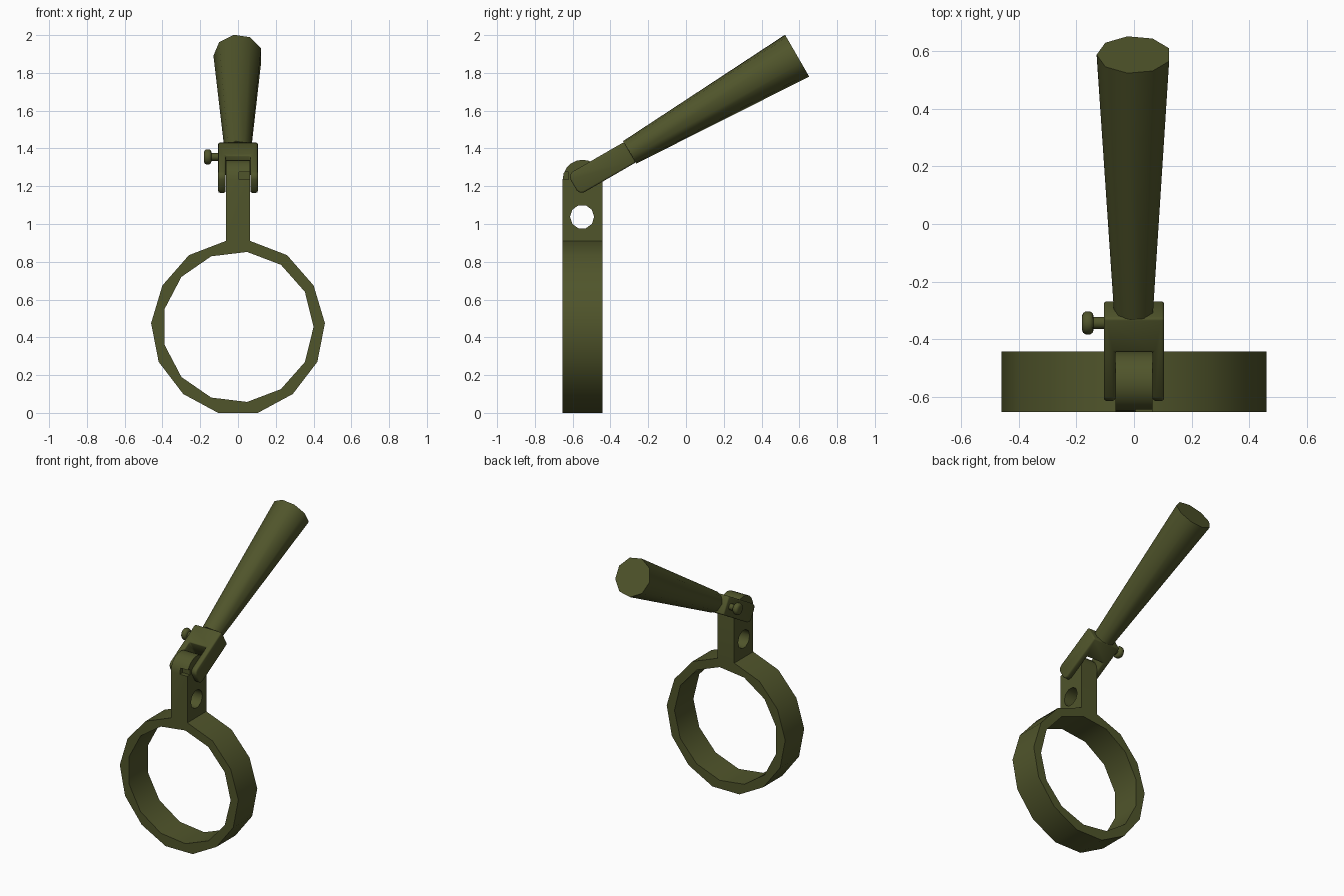
import bpy, bmesh
from math import sin, cos, pi, radians

if "Cube" in bpy.data.objects:
    bpy.data.objects.remove(bpy.data.objects["Cube"])

mat = bpy.data.materials.new("olive_paint")
mat.diffuse_color = (0.08, 0.09, 0.024, 1)
mat.use_nodes = True
mat.node_tree.nodes["Principled BSDF"].inputs["Base Color"].default_value = mat.diffuse_color
PY, PZ = -0.548, 1.235            # hinge point
C, S = cos(radians(30)), sin(radians(30))


def lever(x, u, v):
    """Lever frame: u runs along the handle, v is its upper side."""
    return (x, PY + C * u - S * v, PZ + S * u + C * v)


def skin(name, rings):
    """Skin a row of equal rings of points and cap both ends."""
    bm = bmesh.new()
    vs = [[bm.verts.new(p) for p in r] for r in rings]
    n = len(vs[0])
    for a, b in zip(vs, vs[1:]):
        for i in range(n):
            j = (i + 1) % n
            bm.faces.new((a[i], a[j], b[j], b[i]))
    bm.faces.new(vs[0])
    bm.faces.new(vs[-1])
    bmesh.ops.recalc_face_normals(bm, faces=bm.faces)
    me = bpy.data.meshes.new(name)
    bm.to_mesh(me)
    bm.free()
    ob = bpy.data.objects.new(name, me)
    bpy.context.collection.objects.link(ob)
    me.materials.append(mat)
    return ob


def prism(name, pts, place, lo, hi):
    return skin(name, [[place(a, b, t) for a, b in pts] for t in (lo, hi)])


def ngon(n, r, ca=0, cb=0, start=0):
    return [(ca + r * cos(start + 2 * pi * i / n), cb + r * sin(start + 2 * pi * i / n))
            for i in range(n)]


def cut(ob, cutter):
    cutter.hide_render = True
    m = ob.modifiers.new("cut", 'BOOLEAN')
    m.operation, m.solver, m.object = 'DIFFERENCE', 'EXACT', cutter


def finish(ob, angle, cutters=()):
    """Apply modifiers, drop the cutters and smooth shallow edges."""
    dg = bpy.context.evaluated_depsgraph_get()
    me = bpy.data.meshes.new_from_object(ob.evaluated_get(dg))
    ob.modifiers.clear()
    ob.data = me
    for c in cutters:
        bpy.data.objects.remove(c)
    me.shade_smooth()
    me.set_sharp_from_angle(angle=radians(angle))


def xz(a, b, t): return (a, t, b)
def yz(a, b, t): return (t, a, b)


# Ring: low-sided outer outline with a 13-sided opening
half = [(0.105, 0), (0.29, 0.1), (0.42, 0.27), (0.46, 0.475),
        (0.40, 0.675), (0.26, 0.835), (0.065, 0.91)]
ring = prism("ring", half + [(-x, z) for x, z in reversed(half)], xz, -0.653, -0.443)
bore = prism("ring_bore", ngon(13, 0.40, 0, 0.455), xz, -0.8, -0.3)
cut(ring, bore)
finish(ring, 32, [bore])

# Post: round top, cross hole and small corner notch
arc = [(PY + 0.105 * cos(pi * i / 10), PZ + 0.105 * sin(pi * i / 10)) for i in range(11)]
post = prism("post", [(PY - 0.105, 0.88), (PY + 0.105, 0.88)] + arc, yz, -0.064, 0.064)
hole = prism("post_hole", ngon(10, 0.064, -0.55, 1.038), yz, -0.2, 0.2)
notch = prism("post_notch", [(-0.7, 1.235), (-0.622, 1.235), (-0.622, 1.275), (-0.7, 1.275)],
              yz, 0.006, 0.1)
cut(post, hole)
cut(post, notch)
finish(post, 40, [hole, notch])

# Fork: U-shaped lever bracket straddling the post
u_shape = [(-0.105, -0.055), (-0.065, -0.055), (-0.065, 0.152), (0.065, 0.152),
           (0.065, -0.055), (0.105, -0.055), (0.105, 0.29), (-0.105, 0.29)]
fork = prism("fork", u_shape, lever, -0.0625, 0.0625)
bm = bmesh.new()
bm.from_mesh(fork.data)
tips = [e for e in bm.edges
        if abs(e.verts[0].co.x - e.verts[1].co.x) > 0.03
        and all((v.co.y - PY) * C + (v.co.z - PZ) * S < 0 for v in e.verts)]
bmesh.ops.bevel(bm, geom=tips, offset=0.03, segments=2, profile=0.5, affect='EDGES')
bm.to_mesh(fork.data)
bm.free()
bev = fork.modifiers.new("soft_edges", 'BEVEL')
bev.width, bev.segments, bev.limit_method, bev.angle_limit = 0.009, 2, 'ANGLE', radians(60)
finish(fork, 50)

# Handle: nine-sided tapered grip
handle = skin("handle", [[lever(a, u, b) for a, b in ngon(9, r, start=pi)]
                         for u, r in ((0.288, 0.070), (1.312, 0.130))])
finish(handle, 45)

# Locking pin: thin shaft with a rounded knob
cy, cz = lever(0, 0.237, 0.002)[1:]
pin = skin("locking_pin", [[(x, cy + a, cz + b) for a, b in ngon(12, r)]
                           for x, r in ((-0.09, 0.021), (-0.140, 0.021), (-0.143, 0.033),
                                        (-0.152, 0.040), (-0.168, 0.040), (-0.177, 0.034),
                                        (-0.181, 0.024))])
finish(pin, 50)
